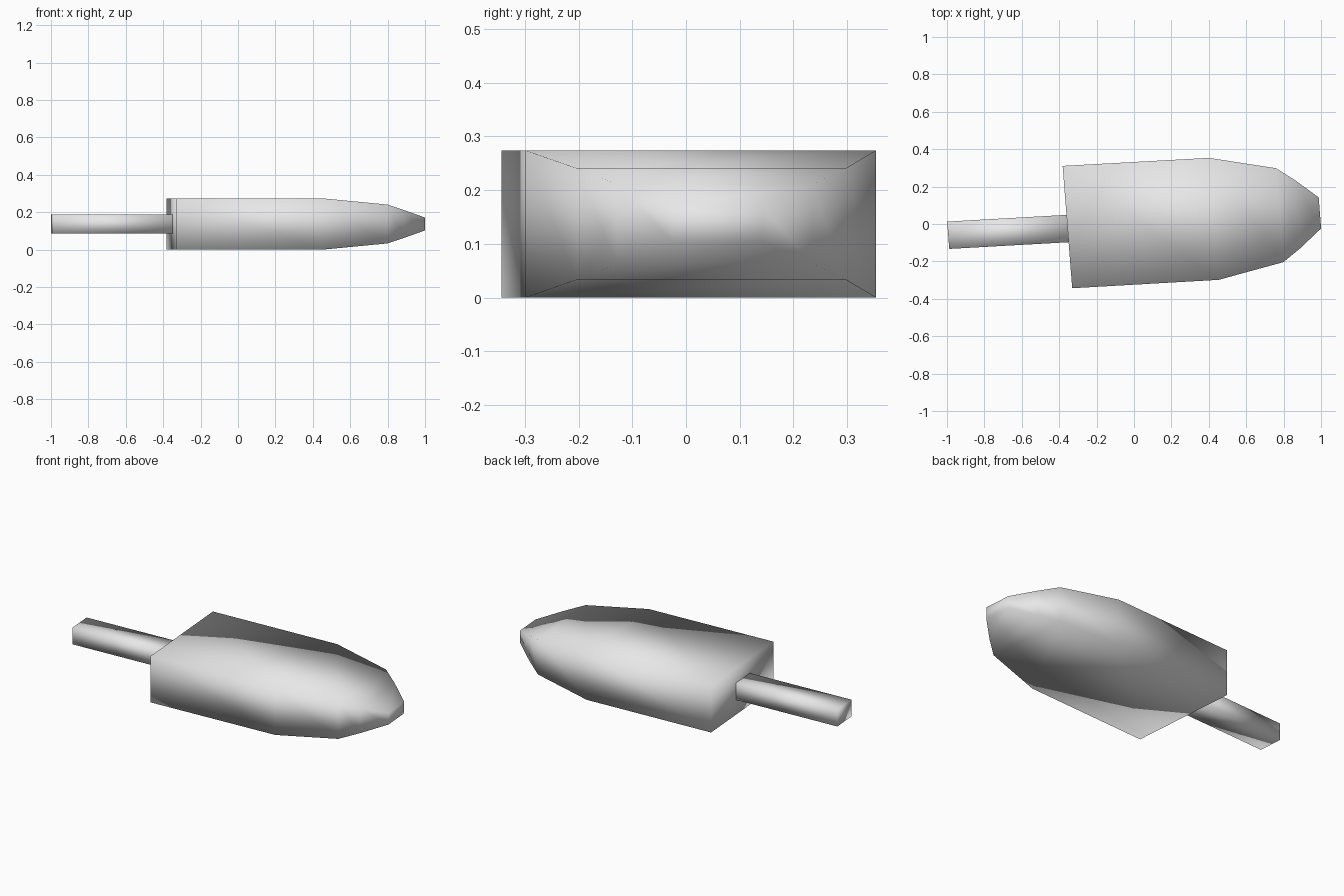
import bpy
import bmesh

cube = bpy.data.objects.get("Cube")
if cube:
    bpy.data.objects.remove(cube, do_unlink=True)

mat = bpy.data.materials.new("plain_grey")
mat.use_nodes = True
mat.diffuse_color = (0.8, 0.8, 0.8, 1)
mat.node_tree.nodes["Principled BSDF"].inputs["Base Color"].default_value = (0.8, 0.8, 0.8, 1)

MID_Z = 0.137


def place(x, y, z):
    """Turn the part slightly in plan, with the small skew of the body."""
    return (x - 0.078 * y, y + 0.056 * x + 0.0035, z + MID_Z)


def loft(name, stations, side=0.0):
    """Rectangular sections (x, half width, half height) joined into a closed, smooth body."""
    bm = bmesh.new()
    rings = []
    for x, w, h in stations:
        corners = ((-w, -h), (w, -h), (w, h), (-w, h))
        rings.append([bm.verts.new(place(x, y + side, z)) for y, z in corners])
    for a, b in zip(rings, rings[1:]):
        for i in range(4):
            j = (i + 1) % 4
            bm.faces.new((a[i], a[j], b[j], b[i]))
    bm.faces.new(rings[0])
    bm.faces.new(rings[-1])
    bmesh.ops.recalc_face_normals(bm, faces=bm.faces[:])
    for f in bm.faces:
        f.smooth = True
    mesh = bpy.data.meshes.new(name)
    bm.to_mesh(mesh)
    bm.free()
    mesh.materials.append(mat)
    obj = bpy.data.objects.new(name, mesh)
    bpy.context.collection.objects.link(obj)
    return obj


# Tapered ice body, from the flat base to the small blunt tip
loft("ice_body", [
    (-0.356, 0.327, 0.137),
    (0.427, 0.326, 0.137),
    (0.779, 0.251, 0.104),
    (0.875, 0.182, 0.074),
    (0.994, 0.083, 0.034),
])

# Flat stick, reaching just inside the base
loft("stick", [(-0.994, 0.073, 0.05), (-0.345, 0.073, 0.05)], side=-0.008)
